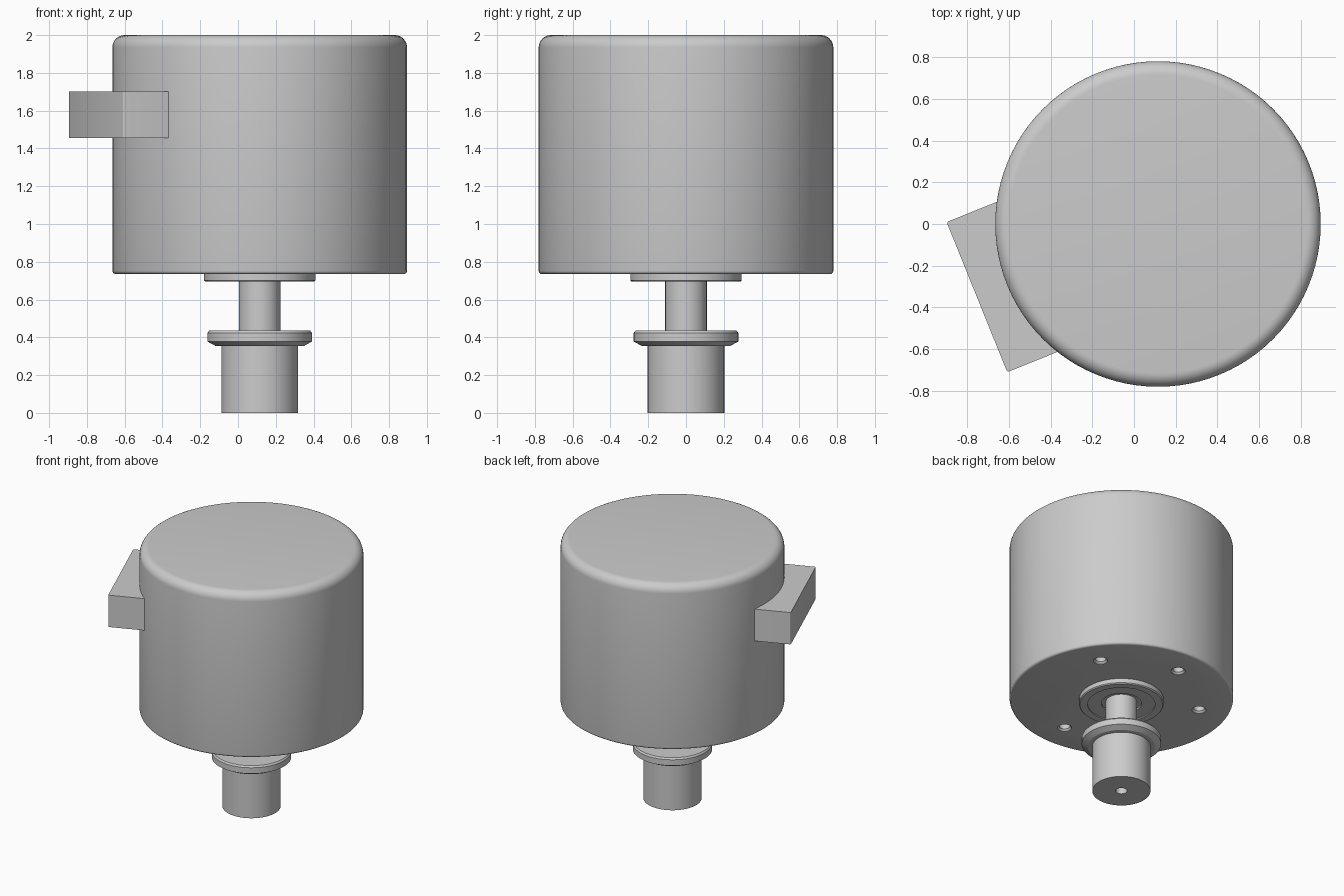
import bpy, bmesh
from math import sin, cos, pi, radians
from mathutils import Matrix, Vector

AXIS = Vector((0.115, 0, 0))

cube = bpy.data.objects.get("Cube")
if cube:
    bpy.data.objects.remove(cube)

grey = bpy.data.materials.new("Plain grey")
grey.use_nodes = True
grey.diffuse_color = (0.6, 0.6, 0.6, 1)
grey.node_tree.nodes["Principled BSDF"].inputs["Base Color"].default_value = (0.6, 0.6, 0.6, 1)


def add_object(name, bm):
    bmesh.ops.recalc_face_normals(bm, faces=bm.faces)
    mesh = bpy.data.meshes.new(name)
    bm.to_mesh(mesh)
    bm.free()
    mesh.materials.append(grey)
    ob = bpy.data.objects.new(name, mesh)
    bpy.context.collection.objects.link(ob)
    return ob


def select(ob):
    bpy.ops.object.select_all(action='DESELECT')
    ob.select_set(True)
    bpy.context.view_layer.objects.active = ob


def smooth(ob):
    select(ob)
    bpy.ops.object.shade_smooth_by_angle(angle=radians(25))


def lathe(name, profile, sides, offset=Vector()):
    """Turn a (radius, height) profile around the vertical axis and cap both ends."""
    bm = bmesh.new()
    rings = [[bm.verts.new(AXIS + offset + Vector((r * cos(2 * pi * i / sides),
                                                   r * sin(2 * pi * i / sides), z)))
              for i in range(sides)] for r, z in profile]
    for low, high in zip(rings, rings[1:]):
        for i in range(sides):
            j = (i + 1) % sides
            bm.faces.new((low[i], low[j], high[j], high[i]))
    bm.faces.new(rings[0])
    bm.faces.new(rings[-1])
    return add_object(name, bm)


def fillet(r, z, size, start, steps):
    """Quarter arc of profile points around the centre (r, z)."""
    return [(r + size * cos(radians(start + 90 * k / steps)),
             z + size * sin(radians(start + 90 * k / steps))) for k in range(steps + 1)]


# Motor housing with rounded rims
housing = lathe("housing", fillet(0.763, 0.752, 0.017, -90, 4)
                + fillet(0.715, 1.935, 0.065, 0, 8), 96)

# Countersunk mounting holes in the underside
for angle in range(35, 300, 60):
    spot = Vector((cos(radians(angle)), sin(radians(angle)), 0)) * 0.56
    cutter = lathe("hole_cutter", [(0.05, 0.7), (0.05, 0.737), (0.038, 0.75), (0.038, 0.83)], 24, spot)
    cutter.hide_render = True
    mod = housing.modifiers.new("hole", 'BOOLEAN')
    mod.operation = 'DIFFERENCE'
    mod.solver = 'EXACT'
    mod.object = cutter
    select(housing)
    bpy.ops.object.modifier_apply(modifier=mod.name)
    bpy.data.objects.remove(cutter)
smooth(housing)

# Bearing collar with a stepped recess around the shaft
smooth(lathe("bearing_collar", [(0.14, 0.715), (0.14, 0.703), (0.235, 0.703), (0.235, 0.695),
                                (0.288, 0.695), (0.295, 0.702), (0.295, 0.745)], 72))

# Output shaft: bored stub, chamfered flange and thin neck
smooth(lathe("output_shaft", [(0.04, 0.12), (0.04, 0), (0.203, 0), (0.203, 0.355),
                              (0.235, 0.355), (0.277, 0.378), (0.277, 0.423), (0.268, 0.435),
                              (0.11, 0.435), (0.11, 0.75)], 72))

# Terminal block set radially into the housing side
bm = bmesh.new()
bmesh.ops.create_cube(bm, size=1, matrix=Matrix.Translation((0.718, 0, 1.578))
                      @ Matrix.Diagonal((0.436, 0.776, 0.245, 1)))
corners = [e for e in bm.edges
           if abs(e.verts[0].co.z - e.verts[1].co.z) > 0.1 and e.verts[0].co.x > 0.8]
bmesh.ops.bevel(bm, geom=corners, offset=0.01, segments=3, affect='EDGES', profile=0.5)
bm.transform(Matrix.Translation(AXIS) @ Matrix.Rotation(radians(202), 4, 'Z'))
smooth(add_object("terminal_block", bm))
